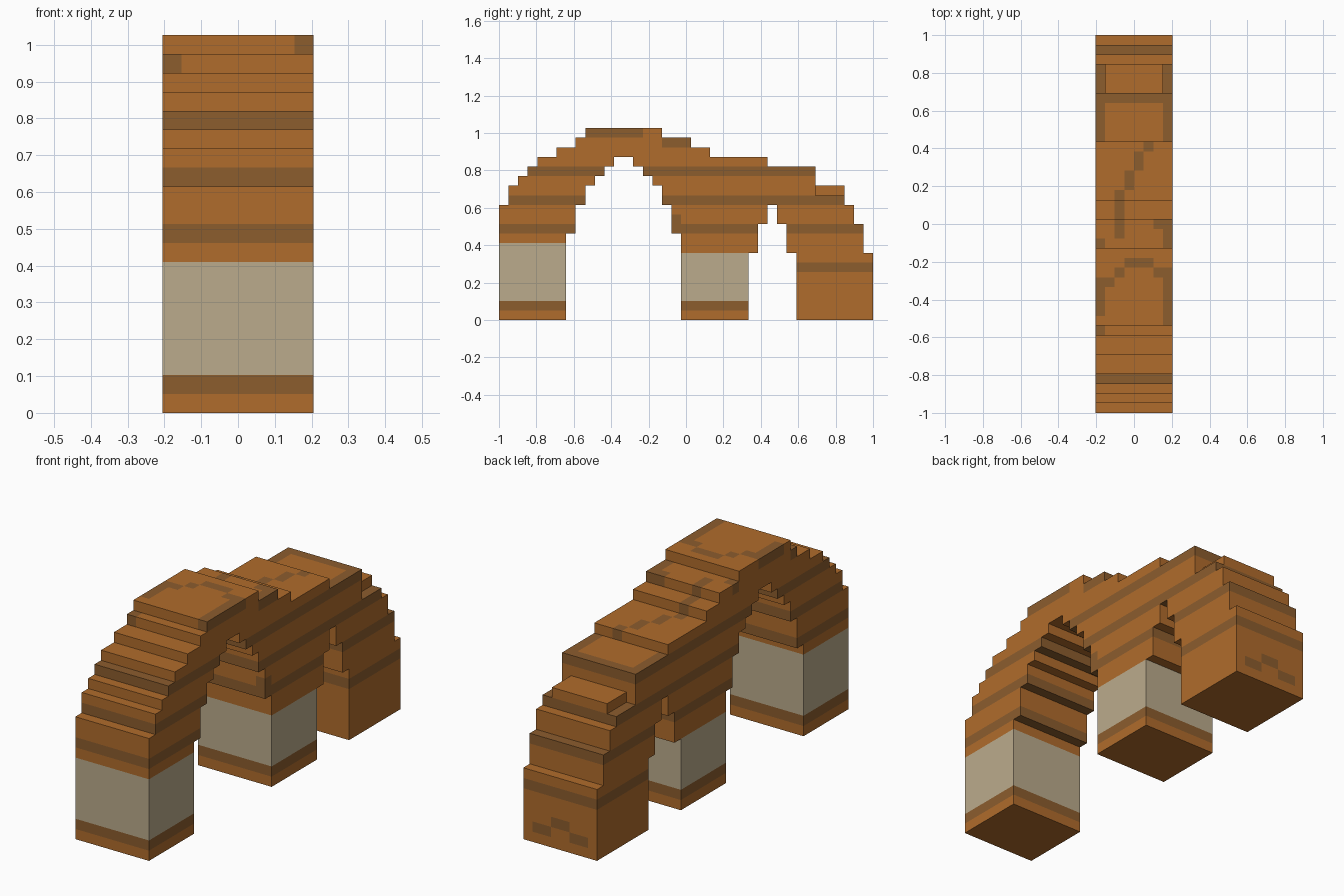
import bpy
import bmesh
from mathutils import Vector

cube = bpy.data.objects.get("Cube")
if cube:
    bpy.data.objects.remove(cube, do_unlink=True)

S = 2 / 39          # block size: 39 long, 8 wide, 20 high
WIDTH = 8

def make_material(name, rgb):
    mat = bpy.data.materials.new(name)
    mat.use_nodes = True
    mat.diffuse_color = (*rgb, 1)
    mat.node_tree.nodes["Principled BSDF"].inputs["Base Color"].default_value = (*rgb, 1)
    return mat

ORANGE, BROWN, CREAM = 0, 1, 2
MATERIALS = [
    make_material("orange_rock", (0.434, 0.150, 0.025)),
    make_material("brown_rock", (0.262, 0.109, 0.027)),
    make_material("cream_rock", (0.497, 0.407, 0.262)),
]

# Stepped outlines as (number of columns, height), front to back
def expand(runs):
    return [height for count, height in runs for _ in range(count)]

TOP = expand([(1, 12), (1, 14), (1, 15), (1, 16), (2, 17), (2, 18), (1, 19), (8, 20),
              (3, 19), (2, 18), (6, 17), (5, 16), (3, 14), (1, 12), (1, 10), (1, 7)])
UNDER = expand([(7, 0), (1, 9), (1, 12), (1, 14), (1, 15), (1, 16), (2, 17), (1, 16),
                (1, 15), (1, 14), (1, 12), (1, 9), (7, 0), (1, 7), (1, 10), (1, 12),
                (1, 10), (1, 7), (8, 0)])

# Brown veins on the upper steps: (across, first column, last column)
VEINS = [(0, 8, 8), (0, 10, 13), (1, 13, 13), (2, 14, 14), (3, 15, 15), (4, 15, 15),
         (5, 15, 15), (6, 14, 14), (7, 9, 14),
         (0, 17, 17), (6, 19, 19), (7, 17, 19),
         (2, 18, 22), (3, 23, 24), (4, 25, 26), (5, 27, 27)]
vein_cells = {(x, y, TOP[y] - 1) for x, a, b in VEINS for y in range(a, b + 1)}
vein_cells |= {(7, 18, 10), (3, 38, 2), (4, 38, 2)}

def top_height(x, y):
    # the rear step has lowered edges
    return 13 if 33 <= y <= 35 and x in (0, WIDTH - 1) else TOP[y]

solid = {(x, y, z) for x in range(WIDTH) for y in range(39)
         for z in range(UNDER[y], top_height(x, y))}

def colour(x, y, z):
    if (x, y, z) in vein_cells:
        return BROWN
    # orange patch inside the brown rim of the rear terrace
    if z == 15 and 28 <= y <= 31 and 0 < x < WIDTH - 1:
        return ORANGE
    if z in (9, 12, 15):
        return BROWN
    if y >= 31:
        # rear leg has its own bands
        if z == 5 or (z == 1 and y == 38 and 0 < x < WIDTH - 1 and x not in (3, 4)):
            return BROWN
        return ORANGE
    if z == 1:
        return BROWN
    if 2 <= z < (8 if y < 7 else 7):
        return CREAM
    return ORANGE

# Outward directions with the corners of each block face
SIDES = []
for axis in range(3):
    for sign in (-1, 1):
        n, u, v = Vector(), Vector(), Vector()
        n[axis], u[(axis + 1) % 3], v[(axis + 2) % 3] = sign, 1, 1
        loop = [-u - v, u - v, u + v, v - u]
        if sign < 0:
            loop.reverse()
        SIDES.append((n, [(n + c) / 2 for c in loop]))

def build_part(name, cells):
    bm = bmesh.new()
    verts = {}
    for x, y, z in sorted(cells):
        for n, corners in SIDES:
            if (x + int(n.x), y + int(n.y), z + int(n.z)) in solid:
                continue
            ring = []
            for c in corners:
                key = (round(x + .5 + c.x), round(y + .5 + c.y), round(z + .5 + c.z))
                if key not in verts:
                    verts[key] = bm.verts.new(((key[0] - WIDTH / 2) * S,
                                               key[1] * S - 1, key[2] * S))
                ring.append(verts[key])
            face = bm.faces.new(ring)
            face.material_index = colour(x, y, z)
    # merge the block faces into clean flat panels
    bmesh.ops.dissolve_limit(bm, angle_limit=0.01, verts=bm.verts[:],
                             edges=bm.edges[:], delimit={'MATERIAL'})
    mesh = bpy.data.meshes.new(name)
    bm.to_mesh(mesh)
    bm.free()
    for mat in MATERIALS:
        mesh.materials.append(mat)
    obj = bpy.data.objects.new(name, mesh)
    bpy.context.collection.objects.link(obj)

# Split the rock into legs and spans
def part_of(x, y, z):
    if y < 7 and z < 9:
        return "front_leg"
    if 19 <= y <= 25 and z < 7:
        return "middle_leg"
    if y >= 31 and z < 7:
        return "rear_leg"
    return "front_arch" if y < 22 else "rear_arch"

parts = {}
for cell in solid:
    parts.setdefault(part_of(*cell), set()).add(cell)
for part_name, part_cells in sorted(parts.items()):
    build_part(part_name, part_cells)
